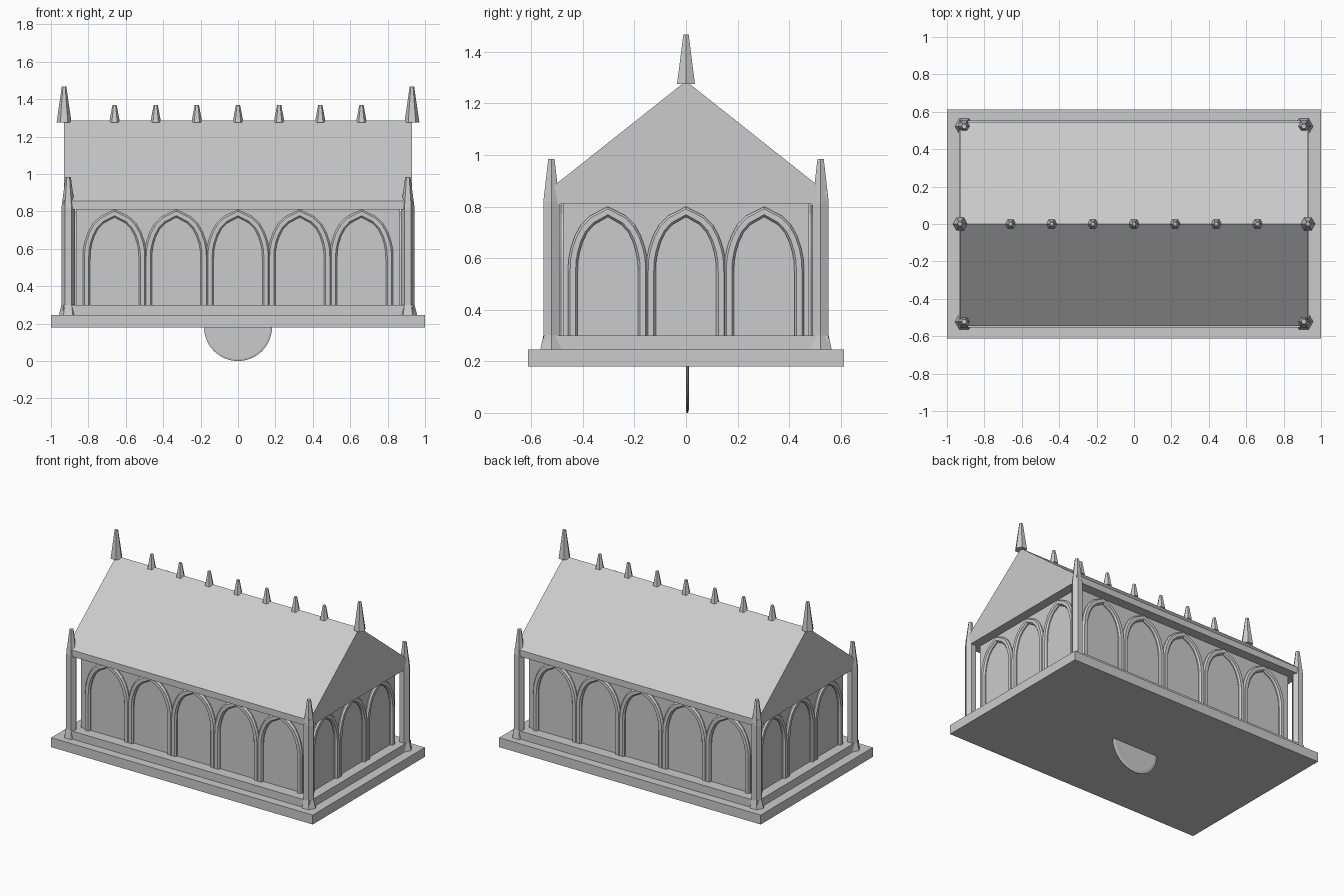
import bpy, bmesh, math
from mathutils import Vector

if "Cube" in bpy.data.objects:
    bpy.data.objects.remove(bpy.data.objects["Cube"])

stone = bpy.data.materials.new("pale_grey_stone")
stone.diffuse_color = (0.6, 0.6, 0.6, 1)
stone.use_nodes = True
stone.node_tree.nodes["Principled BSDF"].inputs["Base Color"].default_value = stone.diffuse_color


def make(name, bm):
    bmesh.ops.recalc_face_normals(bm, faces=bm.faces)
    me = bpy.data.meshes.new(name)
    bm.to_mesh(me)
    bm.free()
    me.materials.append(stone)
    ob = bpy.data.objects.new(name, me)
    bpy.context.collection.objects.link(ob)
    return ob


def skin(name, rings, closed=True):
    """Join equal-length rings of points and cap both ends."""
    bm = bmesh.new()
    vs = [[bm.verts.new(p) for p in r] for r in rings]
    n = len(vs[0])
    for a, b in zip(vs, vs[1:]):
        for i in range(n):
            j = (i + 1) % n
            bm.faces.new((a[i], a[j], b[j], b[i]))
    bm.faces.new(vs[0])
    bm.faces.new(vs[-1])
    return make(name, bm)


def box(name, hx, hy, z0, z1):
    return skin(name, [[(-hx, -hy, z), (hx, -hy, z), (hx, hy, z), (-hx, hy, z)]
                       for z in (z0, z1)])


def hex_post(name, x, y, profile):
    """Six-sided post from (height, radius) pairs."""
    return skin(name, [[(x + r * math.cos(k * math.pi / 3),
                         y + r * math.sin(k * math.pi / 3), z) for k in range(6)]
                       for z, r in profile])


# body
box("base_slab", 1.0, 0.612, 0.18, 0.245)
box("plinth", 0.935, 0.553, 0.245, 0.30)
box("inner_walls", 0.866, 0.477, 0.30, 0.81)

# roof with eave band
eave = [(-0.545, 0.81), (0.545, 0.81), (0.545, 0.855), (0, 1.287), (-0.545, 0.855)]
skin("roof", [[(x, y, z) for y, z in eave] for x in (-0.93, 0.93)])

# corner posts with pointed tops
for sx in (-1, 1):
    for sy in (-1, 1):
        hex_post("corner_post", sx * 0.908, sy * 0.522,
                 [(0.245, 0.05), (0.30, 0.036), (0.82, 0.036), (0.985, 0.014)])
    hex_post("end_finial", sx * 0.93, 0, [(1.275, 0.04), (1.467, 0.012)])

# ridge finials
for k in range(-3, 4):
    hex_post("ridge_finial", k * 0.22, 0, [(1.275, 0.029), (1.37, 0.011)])

# pointed arch mouldings
SHAPE = [(1, 0), (0.985, 0.2), (0.93, 0.37), (0.83, 0.55), (0.68, 0.72), (0.45, 0.86), (0, 1)]


def arch_path(w, apex):
    spring = 0.545
    half = [(w, 0.30)] + [(w * u, spring + (apex - spring) * v) for u, v in SHAPE]
    return half + [(-a, z) for a, z in reversed(half[:-1])]


def arch(name, w, apex, band, place):
    # cross-section: (fraction across the band, projection from wall)
    section = [(0, -0.005), (0, 0.007), (0.22, 0.018), (0.78, 0.018), (1, 0.007), (1, -0.005)]
    lines = [[(a, z, d) for a, z in arch_path(w - band * f, apex - band * 1.05 * f)]
             for f, d in section]
    skin(name, [[place(*line[i]) for line in lines] for i in range(len(lines[0]))])


for s in (-1, 1):
    for k in range(-2, 3):
        arch("long_side_arch", 0.17, 0.81, 0.04,
             lambda a, z, d: (k * 0.33 + a, s * (0.477 + d), z))
    for k in (-1, 0, 1):
        arch("end_arch", 0.155, 0.80, 0.038,
             lambda a, z, d: (s * (0.866 + d), k * 0.303 + a, z))

# half-round tab under the base
N = 24


def half_disc(r, y):
    return [(r * math.cos(math.pi * i / N), y, 0.182 - r * math.sin(math.pi * i / N))
            for i in range(N + 1)]


skin("bottom_tab", [half_disc(0.172, 0.0), half_disc(0.182, 0.003),
                    half_disc(0.182, 0.008), half_disc(0.165, 0.012)])
